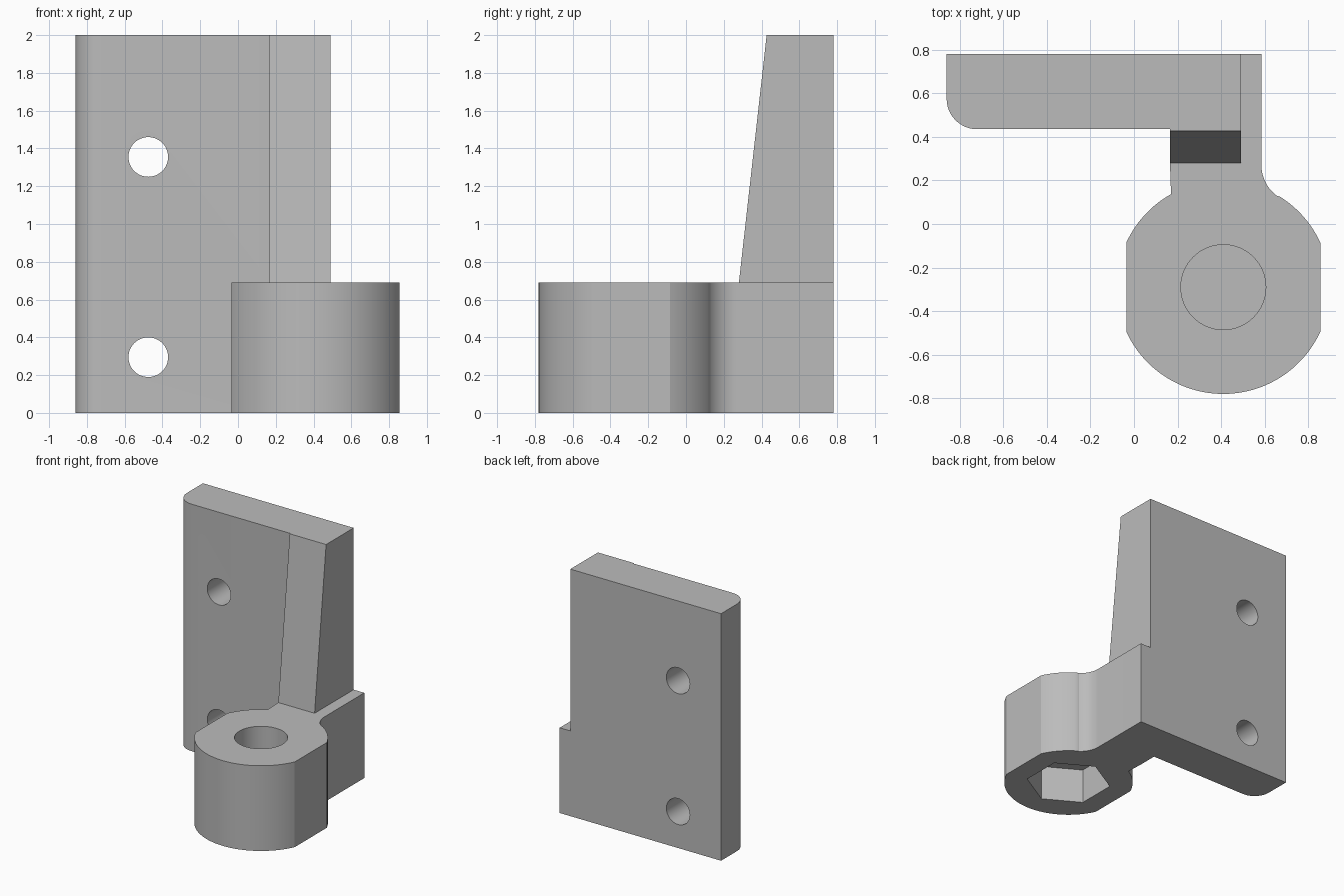
import bpy, bmesh
from math import sin, cos, pi, acos, atan2, radians
from mathutils import Vector

cube = bpy.data.objects.get("Cube")
if cube:
    bpy.data.objects.remove(cube)

grey = bpy.data.materials.new("plain grey")
grey.use_nodes = True
grey.diffuse_color = (0.5, 0.5, 0.5, 1)
grey.node_tree.nodes["Principled BSDF"].inputs["Base Color"].default_value = (0.5, 0.5, 0.5, 1)


def prism(name, outline, axis, start, end):
    """Extrude a 2D outline along x (y, z), y (x, z) or z (x, y)."""
    place = {"x": lambda u, v: (start, u, v),
             "y": lambda u, v: (u, start, v),
             "z": lambda u, v: (u, v, start)}[axis]
    bm = bmesh.new()
    face = bm.faces.new([bm.verts.new(place(u, v)) for u, v in outline])
    new = bmesh.ops.extrude_face_region(bm, geom=[face])["geom"]
    shift = Vector([(end - start) * (axis == a) for a in "xyz"])
    bmesh.ops.translate(bm, vec=shift, verts=[g for g in new if isinstance(g, bmesh.types.BMVert)])
    bmesh.ops.recalc_face_normals(bm, faces=bm.faces)
    mesh = bpy.data.meshes.new(name)
    bm.to_mesh(mesh)
    bm.free()
    mesh.materials.append(grey)
    obj = bpy.data.objects.new(name, mesh)
    bpy.context.collection.objects.link(obj)
    return obj


def arc(cx, cy, r, a0, a1, n):
    return [(cx + r * cos(a0 + (a1 - a0) * i / n), cy + r * sin(a0 + (a1 - a0) * i / n))
            for i in range(n + 1)]


def ring(cx, cy, r, n, turn=0.0):
    return arc(cx, cy, r, turn, turn + 2 * pi, n)[:-1]


def combine(target, tool, operation):
    mod = target.modifiers.new(operation.title(), "BOOLEAN")
    mod.object, mod.operation, mod.solver = tool, operation, "EXACT"
    bpy.context.view_layer.objects.active = target
    bpy.ops.object.modifier_apply(modifier=mod.name)
    bpy.data.objects.remove(tool)


height, back, front = 0.69, 0.78, 0.435
cx, cy, radius, half = 0.41, -0.29, 0.49, 0.445
arm_left, arm_right, fillet = 0.165, 0.585, 0.175

# Mounting plate with one rounded corner
plate_end = 0.49
plate = prism("hinge_bracket", [(plate_end, back), (-0.86, back)]
              + arc(-0.72, front + 0.14, 0.14, pi, 1.5 * pi, 12)
              + [(plate_end, front)], "z", 0, 2)

# Boss with flattened sides, joined to the arm by a fillet
flat = acos(half / radius)
fx, fy = arm_right + fillet, 0.27
join = atan2(fy - cy, fx - cx)
left_join = acos((0.17 - cx) / radius)
boss = prism("boss_arm", [(arm_left, 0.28)]
             + arc(cx, cy, radius, left_join, pi - flat, 14)
             + arc(cx, cy, radius, pi + flat, 2 * pi - flat, 48)
             + arc(cx, cy, radius, flat, join, 14)
             + arc(fx, fy, fillet, join + pi, pi, 14)[1:]
             + [(arm_right, back), (arm_left, back)], "z", 0, height)

# Tapered rib rising from the arm to the top of the plate
rib = prism("rib", [(0.28, 0.5), (0.28, height), (0.427, 2), (0.6, 2), (0.6, 0.5)],
            "x", arm_left, plate_end)

combine(plate, boss, "UNION")
combine(plate, rib, "UNION")

# Blind pin bore above, hexagonal nut pocket below
combine(plate, prism("bore", ring(cx, cy, 0.195, 64), "z", 0.305, 1), "DIFFERENCE")
combine(plate, prism("nut_pocket", ring(cx, cy, 0.32, 6, radians(30)), "z", -0.2, 0.285), "DIFFERENCE")

# Two screw holes through the plate
for z in (0.295, 1.355):
    combine(plate, prism("screw_hole", ring(-0.475, z, 0.105, 48), "y", 0.2, 1), "DIFFERENCE")

bpy.ops.object.select_all(action="DESELECT")
plate.select_set(True)
bpy.context.view_layer.objects.active = plate
bpy.ops.object.shade_smooth_by_angle(angle=radians(20))
